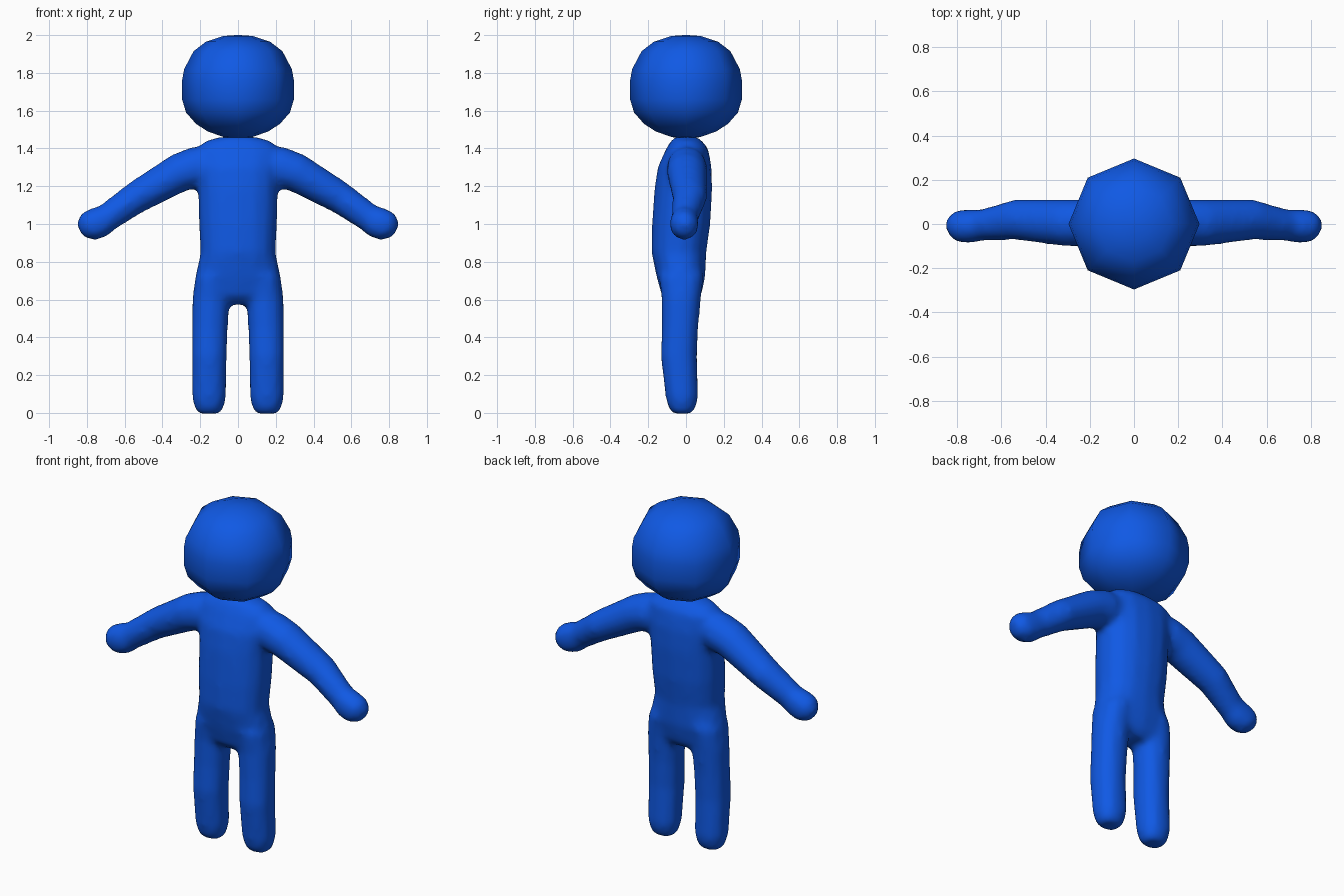
import bpy, bmesh, math

if "Cube" in bpy.data.objects:
    bpy.data.objects.remove(bpy.data.objects["Cube"])

# Single blue material
blue = bpy.data.materials.new("blue")
blue.use_nodes = True
colour = (0.005, 0.1, 0.78, 1)
blue.diffuse_color = colour
blue.node_tree.nodes["Principled BSDF"].inputs["Base Color"].default_value = colour


def loft(bm, stations, sides, power=2.0, mirror=1):
    """Closed tube; station = x, y, z, radius across, radius in y, tilt of the ring."""
    rings = []
    for x, y, z, ra, rb, tilt in stations:
        ring = []
        for i in range(sides):
            a = 2 * math.pi * i / sides
            c, s = math.cos(a), math.sin(a)
            u = ra * math.copysign(abs(c) ** (2 / power), c)
            v = rb * math.copysign(abs(s) ** (2 / power), s)
            t = math.radians(tilt)
            ring.append(bm.verts.new((mirror * (x + u * math.cos(t)), y + v,
                                      z + u * math.sin(t))))
        rings.append(ring)
    for low, high in zip(rings, rings[1:]):
        for i in range(sides):
            j = (i + 1) % sides
            bm.faces.new((low[i], low[j], high[j], high[i]))
    bm.faces.new(rings[0])
    bm.faces.new(rings[-1])


def finish(bm, name):
    bmesh.ops.recalc_face_normals(bm, faces=bm.faces)
    for f in bm.faces:
        f.smooth = True
    mesh = bpy.data.meshes.new(name)
    bm.to_mesh(mesh)
    bm.free()
    mesh.materials.append(blue)
    obj = bpy.data.objects.new(name, mesh)
    bpy.context.collection.objects.link(obj)
    return obj


# Head: eight-sided rounded form
head_profile = [(0.01, 1.452), (0.075, 1.46), (0.16, 1.49), (0.222, 1.53),
                (0.275, 1.59), (0.296, 1.66), (0.296, 1.76), (0.285, 1.82),
                (0.235, 1.915), (0.17, 1.965), (0.08, 1.995), (0.01, 2.0)]
bm = bmesh.new()
loft(bm, [(0, 0, z, r, r, 0) for r, z in head_profile], 8)
finish(bm, "head")

# Torso: z, half width, front y, back y
torso = [(0.575, 0.13, -0.08, 0.05), (0.62, 0.20, -0.128, 0.08),
         (0.72, 0.228, -0.156, 0.102), (0.85, 0.199, -0.183, 0.108),
         (1.0, 0.208, -0.180, 0.129), (1.18, 0.212, -0.168, 0.139),
         (1.30, 0.225, -0.150, 0.136), (1.40, 0.225, -0.105, 0.118),
         (1.44, 0.17, -0.08, 0.085), (1.46, 0.10, -0.06, 0.06)]
# Leg: z, centre x, half width, front y, back y
leg = [(-0.004, 0.153, 0.058, -0.07, 0.03), (0.025, 0.153, 0.078, -0.093, 0.052),
       (0.08, 0.153, 0.091, -0.109, 0.066), (0.30, 0.152, 0.094, -0.135, 0.060),
       (0.45, 0.149, 0.096, -0.129, 0.066), (0.60, 0.143, 0.100, -0.130, 0.080),
       (0.72, 0.13, 0.098, -0.145, 0.095), (0.80, 0.11, 0.07, -0.13, 0.08)]
# Arm: x, y, z, radius across, radius in y, ring tilt
arm = [(0.10, 0.0, 1.33, 0.09, 0.09, 80), (0.22, 0.005, 1.30, 0.112, 0.108, 72),
       (0.31, 0.005, 1.272, 0.104, 0.108, 64), (0.54, 0.02, 1.14, 0.086, 0.092, 60),
       (0.69, -0.005, 1.035, 0.076, 0.072, 55), (0.735, -0.01, 1.01, 0.088, 0.078, 56),
       (0.79, -0.01, 0.985, 0.084, 0.076, 60), (0.828, -0.007, 0.968, 0.052, 0.05, 62),
       (0.838, -0.007, 0.964, 0.028, 0.028, 62)]

bm = bmesh.new()
loft(bm, [(0, (f + b) / 2, z, w, (b - f) / 2, 0) for z, w, f, b in torso], 16, 2.3)
for side in (1, -1):
    loft(bm, [(x, (f + b) / 2, z, w, (b - f) / 2, 0) for z, x, w, f, b in leg],
         12, 2.2, side)
    loft(bm, arm, 12, 2.0, side)
body = finish(bm, "body")

# Fuse the limbs into one skin and soften the joins
fuse = body.modifiers.new("fuse", 'REMESH')
fuse.mode = 'VOXEL'
fuse.voxel_size = 0.018
fuse.use_smooth_shade = True
soften = body.modifiers.new("soften", 'SMOOTH')
soften.factor = 0.5
soften.iterations = 8
